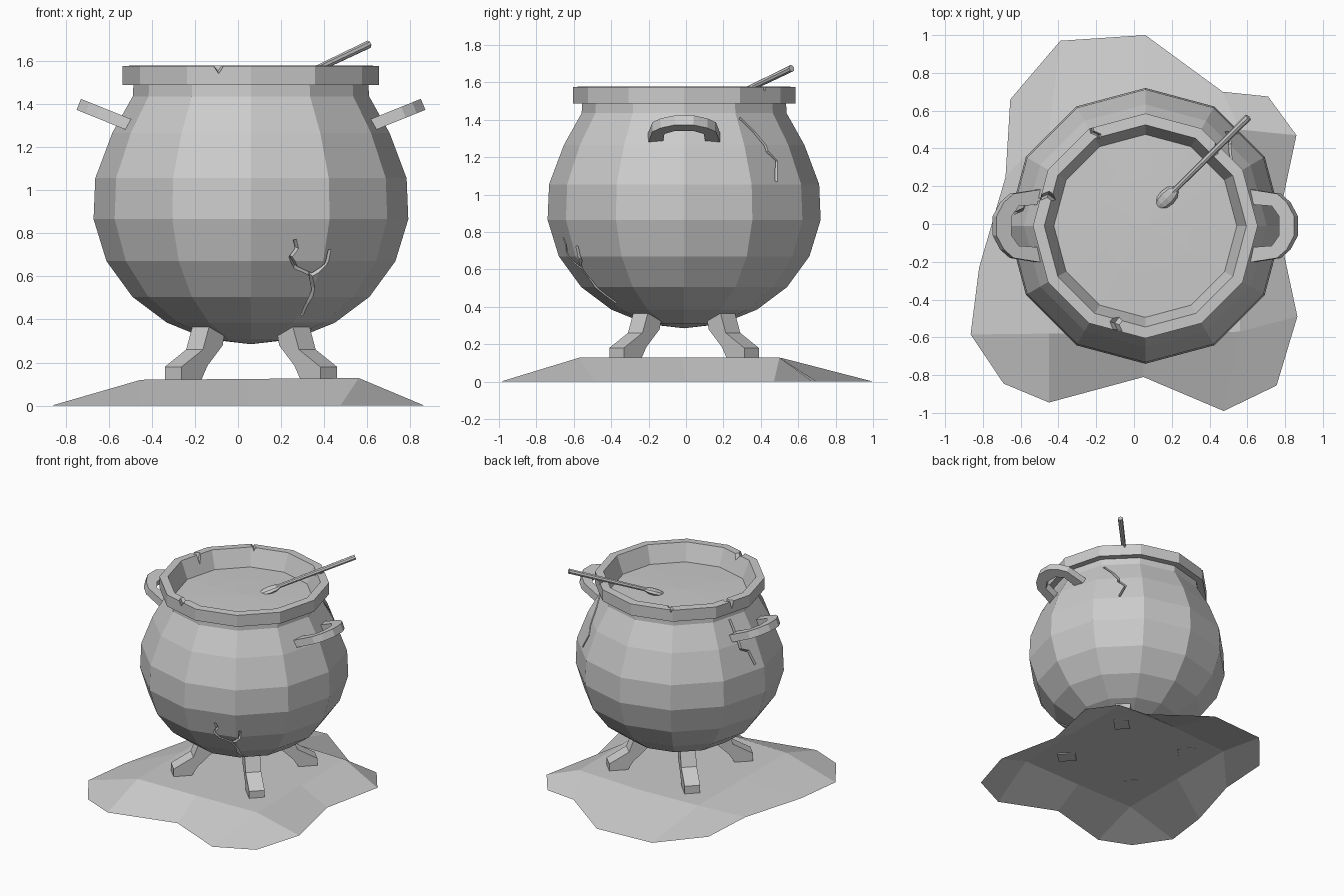
import bpy, bmesh
from math import radians, degrees, asin, sin, cos
from mathutils import Matrix, Vector

if "Cube" in bpy.data.objects:
    bpy.data.objects.remove(bpy.data.objects["Cube"])

C = Vector((0.06, -0.01, 0))          # cauldron axis
SIDES = 12
BELLY = [(0, .285), (.2, .308), (.39, .385), (.55, .505), (.67, .67), (.73, .865),
         (.722, 1.055), (.643, 1.265), (.548, 1.435), (.545, 1.487)]
RIM = [(.595, 1.487), (.595, 1.575), (.535, 1.578), (.485, 1.45), (.47, 1.40), (0, 1.40)]


def finish(bm, name):
    bmesh.ops.recalc_face_normals(bm, faces=bm.faces)
    me = bpy.data.meshes.new(name)
    bm.to_mesh(me)
    bm.free()
    ob = bpy.data.objects.new(name, me)
    bpy.context.collection.objects.link(ob)
    return ob


def lathe(name, profile):
    bm = bmesh.new()
    vs = [bm.verts.new(C + Vector((r, 0, z))) for r, z in profile]
    es = [bm.edges.new(p) for p in zip(vs, vs[1:])]
    bmesh.ops.spin(bm, geom=vs + es, cent=C, axis=(0, 0, 1), angle=radians(360), steps=SIDES)
    bmesh.ops.remove_doubles(bm, verts=bm.verts, dist=1e-4)
    return finish(bm, name)


def prism(name, outline, thick, matrix):
    bm = bmesh.new()
    f = bm.faces.new([bm.verts.new((x, y, -thick / 2)) for x, y in outline])
    new = bmesh.ops.extrude_face_region(bm, geom=[f])["geom"]
    bmesh.ops.translate(bm, verts=[g for g in new if isinstance(g, bmesh.types.BMVert)],
                        vec=(0, 0, thick))
    bm.transform(matrix)
    return finish(bm, name)


def v_cutter(points, normals, width, depth):
    """Wedge following a path, used to engrave a crack."""
    bm = bmesh.new()
    rings = []
    n = len(points)
    for i, (p, nrm) in enumerate(zip(points, normals)):
        t = (points[min(i + 1, n - 1)] - points[max(i - 1, 0)]).normalized()
        s = t.cross(nrm).normalized() * width
        up = nrm * .03
        rings.append([bm.verts.new(v) for v in (p + up + s, p + up - s, p - nrm * depth)])
    for a, b in zip(rings, rings[1:]):
        for k in range(3):
            bm.faces.new((a[k], a[(k + 1) % 3], b[(k + 1) % 3], b[k]))
    bm.faces.new(rings[0])
    bm.faces.new(rings[-1])
    return finish(bm, "crack_cutter")


def belly_radius(z):
    for (r0, z0), (r1, z1) in zip(BELLY, BELLY[1:]):
        if z <= z1:
            return r0 + (r1 - r0) * (z - z0) / (z1 - z0)
    return BELLY[-1][0]


def belly_crack(view, path):
    """Path of (sideways, height) as seen from the view azimuth."""
    pts, nrms = [], []
    for a, z in path:
        r = belly_radius(z)
        az = view + degrees(asin(a / r))
        r *= cos(radians(15)) / cos(radians(az % 30 - 15))
        d = Vector((cos(radians(az)), sin(radians(az)), 0))
        slope = (belly_radius(z + .03) - belly_radius(z - .03)) / .06
        pts.append(C + d * r + Vector((0, 0, z)))
        nrms.append((d - Vector((0, 0, slope))).normalized())
    return v_cutter(pts, nrms, .018, .025)


def rim_crack(az, width, depth):
    pts = []
    for r, da in ((.47, 2), (.54, -1), (.57, 1.5), (.63, 0)):
        a = radians(az + da)
        pts.append(C + Vector((r * cos(a), r * sin(a), 1.575)))
    return v_cutter(pts, [Vector((0, 0, 1))] * 4, width, depth)


# cauldron pot with rim, engraved by cracks
pot = lathe("cauldron_pot", BELLY + RIM)
cutters = [
    belly_crack(-90, [(.21, .77), (.22, .73), (.19, .69), (.215, .64), (.28, .61),
                      (.29, .54), (.26, .47), (.24, .42)]),
    belly_crack(-90, [(.275, .60), (.35, .655), (.37, .725)]),
    belly_crack(0, [(.30, 1.41), (.39, 1.33), (.45, 1.26), (.46, 1.23), (.51, 1.18), (.51, 1.07)]),
    belly_crack(180, [(-.14, 1.42), (-.15, 1.22), (-.09, 1.19), (-.07, 1.09)]),
    rim_crack(253.5, .045, .035), rim_crack(163, .025, .06),
    rim_crack(118, .025, .02), rim_crack(47, .025, .025),
]
for c in cutters:
    m = pot.modifiers.new("crack", 'BOOLEAN')
    m.operation, m.solver, m.object = 'DIFFERENCE', 'EXACT', c
deps = bpy.context.evaluated_depsgraph_get()
cut = bpy.data.meshes.new_from_object(pot.evaluated_get(deps))
pot.modifiers.clear()
pot.data = cut
for c in cutters:
    bpy.data.objects.remove(c)

# brew surface
lathe("brew", [(.495, 1.447), (.25, 1.455), (0, 1.46)])

# four feet on the diagonals
LEG = [(.33, .365), (.37, .26), (.51, .18), (.51, .12), (.38, .12), (.34, .185),
       (.24, .28), (.22, .365)]
for i in range(4):
    prism(f"leg_{i + 1}", LEG, .11, Matrix.Translation(C)
          @ Matrix.Rotation(radians(45 + 90 * i), 4, 'Z') @ Matrix.Rotation(radians(90), 4, 'X'))

# two tilted loop handles
half = [(0, .195), (.17, .17), (.225, .125), (.268, .05)]
inner = [(.182, .05), (.14, .105), (0, .115)]
U = (half + [(x, -y) for x, y in half[::-1]]
     + [(x, -y) for x, y in inner[::-1]] + inner)
for name, az in (("right_handle", 0), ("left_handle", 180)):
    prism(name, U, .055, Matrix.Translation(C) @ Matrix.Rotation(radians(az), 4, 'Z')
          @ Matrix.Translation((.55, 0, 1.297)) @ Matrix.Rotation(radians(-22), 4, 'Y'))

# stirring spoon: rod plus flattened bowl
tip, end = Vector((.19, .155, 1.478)), Vector((.605, .565, 1.675))
axis = end - tip
rot = axis.to_track_quat('Z', 'Y').to_matrix().to_4x4()
bm = bmesh.new()
bmesh.ops.create_cone(bm, cap_ends=True, segments=8, radius1=.015, radius2=.019,
                      depth=axis.length, matrix=Matrix.Translation((tip + end) / 2) @ rot)
bmesh.ops.create_uvsphere(bm, u_segments=8, v_segments=6, radius=1,
                          matrix=Matrix.Translation((.175, .14, 1.468)) @ rot
                          @ Matrix.Diagonal((.045, .022, .08, 1)))
finish(bm, "spoon")

# ground patch: 5 x 5 grid with a ragged outer border and raised middle
front = [(-.69, -.845), (-.45, -.945), (.05, -.81), (.475, -.99), (.755, -.855)]
back = [(-.655, .66), (-.39, .97), (.06, 1.0), (.47, .70), (.71, .675)]
left = [(-.865, -.585), (-.82, -.23), (-.68, .25)]
right = [(.865, -.49), (.76, 0), (.86, .47)]
mid_y = [(-.58, -.58, -.57), (-.04, -.03, -.03), (.49, .52, .5)]
mid_x = (-.45, .05, .56)
rows = [[(x, y, 0) for x, y in front]]
for j in range(3):
    rows.append([(*left[j], 0)] + [(mid_x[i], mid_y[j][i], .12 + .004 * i) for i in range(3)]
                + [(*right[j], 0)])
rows.append([(x, y, 0) for x, y in back])
bm = bmesh.new()
grid = [[bm.verts.new(p) for p in row] for row in rows]
for j in range(4):
    for i in range(4):
        bm.faces.new((grid[j][i], grid[j][i + 1], grid[j + 1][i + 1], grid[j + 1][i]))
finish(bm, "ground_patch")
